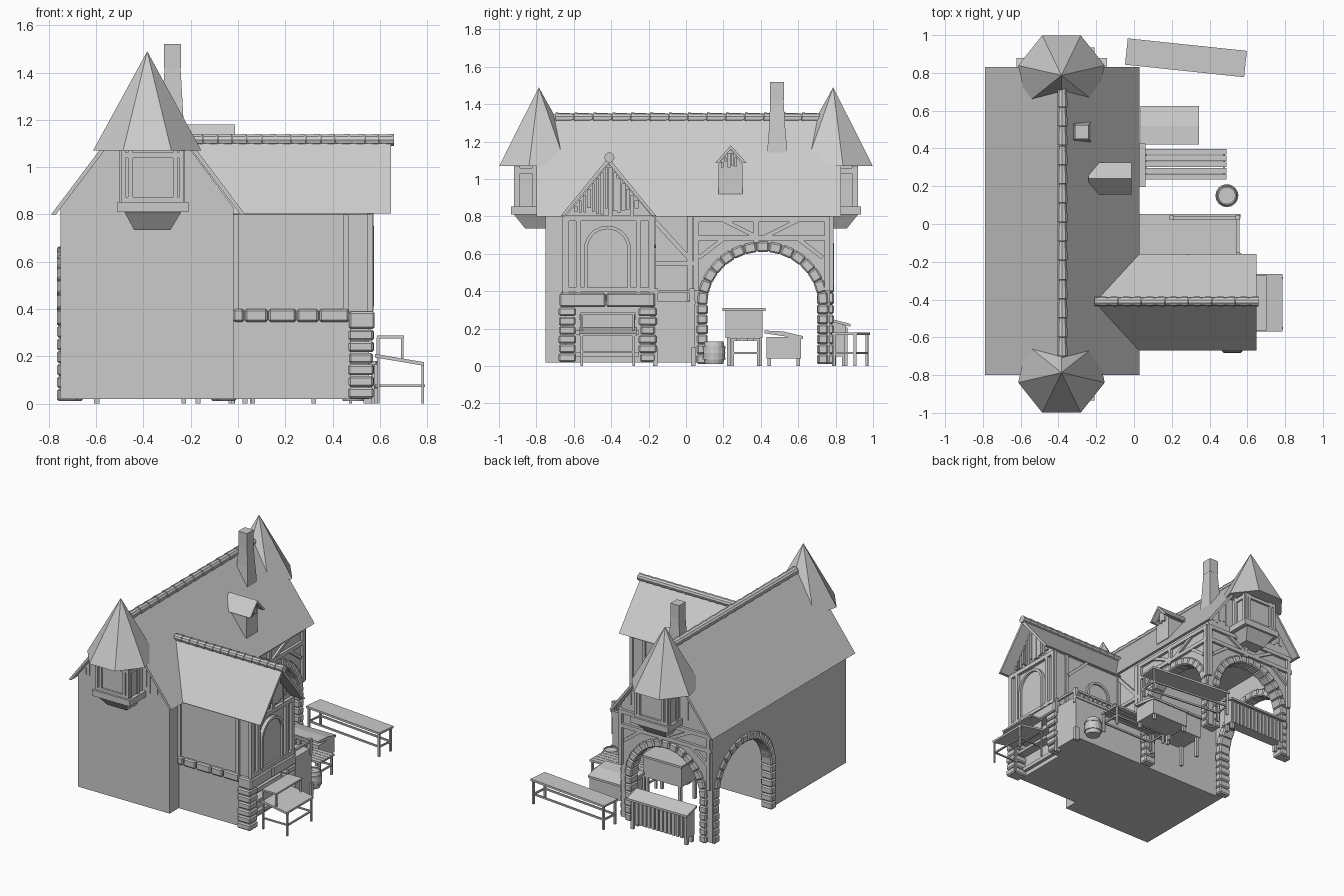
import bpy, bmesh, math, random
from mathutils import Matrix, Vector

if "Cube" in bpy.data.objects:
    bpy.data.objects.remove(bpy.data.objects["Cube"])
random.seed(4)


def finish(name, bm):
    bmesh.ops.recalc_face_normals(bm, faces=bm.faces)
    me = bpy.data.meshes.new(name)
    bm.to_mesh(me)
    bm.free()
    ob = bpy.data.objects.new(name, me)
    bpy.context.collection.objects.link(ob)
    return ob


def at(axis, u, z, d):
    """Wall coordinates (along, up, depth) to world."""
    return Vector((d, u, z)) if axis == 'x' else Vector((u, d, z))


def prism(name, axis, pts, a, b):
    bm = bmesh.new()
    f = bm.faces.new([bm.verts.new(at(axis, u, z, a)) for u, z in pts])
    r = bmesh.ops.extrude_face_region(bm, geom=[f])
    bmesh.ops.translate(bm, vec=at(axis, 0, 0, b - a),
                        verts=[v for v in r['geom'] if isinstance(v, bmesh.types.BMVert)])
    return finish(name, bm)


def boxes(name, items, bevel=0):
    """items: (centre, size[, rotation matrix])"""
    bm = bmesh.new()
    for it in items:
        rot = it[2] if len(it) > 2 else Matrix()
        bmesh.ops.create_cube(bm, size=1, matrix=Matrix.Translation(it[0]) @ rot @ Matrix.Diagonal((*it[1], 1)))
    ob = finish(name, bm)
    if bevel:
        m = ob.modifiers.new('bevel', 'BEVEL')
        m.width = bevel
        m.segments = 1
    return ob


def span(x0, x1, y0, y1, z0, z1):
    return (Vector(((x0 + x1) / 2, (y0 + y1) / 2, (z0 + z1) / 2)), (x1 - x0, y1 - y0, z1 - z0))


def beam(p, q, w):
    p, q = Vector(p), Vector(q)
    return ((p + q) / 2, (w, w, (q - p).length), (q - p).to_track_quat('Z', 'Y').to_matrix().to_4x4())


def frustum(name, lo, hi):
    """lo, hi: (x0, x1, y0, y1, z) rectangles"""
    bm = bmesh.new()
    for x0, x1, y0, y1, z in (lo, hi):
        for p in ((x0, y0), (x1, y0), (x1, y1), (x0, y1)):
            bm.verts.new((*p, z))
    bmesh.ops.convex_hull(bm, input=bm.verts[:])
    bmesh.ops.dissolve_limit(bm, angle_limit=0.01, verts=bm.verts[:], edges=bm.edges[:])
    return finish(name, bm)


def arch(c, hw, z0, zs, h, n=14):
    """Arch outline from bottom left over the top to bottom right."""
    return [(c - hw, z0)] + [(c - hw * math.cos(math.pi * i / n), zs + h * math.sin(math.pi * i / n))
                             for i in range(n + 1)] + [(c + hw, z0)]


def stone_arch(name, axis, c, hw, zs, h, d, depth, n=15):
    items, t = [], 0.055
    size = lambda u, z: (depth, u, z) if axis == 'x' else (u, depth, z)
    for i in range(n):
        th = math.pi * (i + .5) / n
        tang = math.atan2((h + t / 2) * math.cos(th), -(hw + t / 2) * math.sin(th))
        rot = Matrix.Rotation(tang, 4, 'X') if axis == 'x' else Matrix.Rotation(-tang, 4, 'Y')
        items.append((at(axis, c + (hw + t / 2) * math.cos(th), zs + (h + t / 2) * math.sin(th), d),
                      size(math.pi * (hw + t / 2) / n * .98, t), rot))
    for s in (-1, 1):
        for i in range(6):
            k = (zs - .01) / 6
            items.append((at(axis, c + s * (hw + t / 2), .01 + k * (i + .5), d),
                          size(t + random.uniform(-.004, .006), k * .97)))
    boxes(name, items, .008)


def ridge(name, axis, u, z, a, b, n, r=.03):
    bm = bmesh.new()
    turn = Matrix.Rotation(math.pi / 2, 4, 'Y') if axis == 'x' else Matrix.Rotation(math.pi / 2, 4, 'X')
    k = (b - a) / n
    for i in range(n):
        bmesh.ops.create_cone(bm, cap_ends=True, segments=10, radius1=r * .86, radius2=r, depth=k * .97,
                              matrix=Matrix.Translation(at(axis, u, z, a + k * (i + .5))) @ turn)
    finish(name, bm)


def gable_planks(name, axis, c, hw, z0, ztop, d, n, skip=0):
    items, k = [], 2 * hw / n
    for i in range(n):
        u = c - hw + k * (i + .5)
        hi = ztop - abs(u - c) * 1.3 - .02
        lo = z0 + random.uniform(0, .05)
        if abs(u - c) > skip and hi - lo > .02:
            w = k * random.uniform(.6, .92)
            items.append((at(axis, u, (lo + hi) / 2, d),
                          (.016, w, hi - lo) if axis == 'x' else (w, .016, hi - lo)))
    boxes(name, items)


def roof(name, axis, c, hw, z0, z1, a, b, t=.03):
    prism(name, axis, [(c - hw, z0), (c, z1), (c + hw, z0), (c + hw - .02, z0), (c, z1 - t),
                       (c - hw + .02, z0)], a, b)


# Main hall
boxes('main_hall', [span(-.75, -.02, -.75, .04, .02, .8)])
prism('attic', 'y', [(-.75, .8), (-.02, .8), (-.02, .83), (-.385, 1.32), (-.75, .83)], -.75, .77)
roof('main_roof', 'y', -.38, .41, .8, 1.345, -.8, .83)
ridge('main_ridge_tiles', 'y', -.38, 1.325, -.7, .72, 14)
for s in (-1, 1):
    gable_planks('gable_planks', 'y', -.38, .36, .84, 1.32, .755 * s + .01, 24, .14)

# Open hall with an arch on three sides
for nm, d in (('left', -.75), ('right', -.07)):
    prism(nm + '_arch_wall', 'x', [(.04, .8), (.04, .02)] + arch(.41, .31, .02, .33, .3) + [(.77, .02), (.77, .8)], d, d + .05)
prism('back_arch_wall', 'y', [(-.75, .8), (-.75, .02)] + arch(-.385, .28, .02, .33, .3) + [(-.02, .02), (-.02, .8)], .72, .77)
for d in (-.72, -.05):
    stone_arch('side_arch_stones', 'x', .41, .295, .33, .28, d, .09)
stone_arch('back_arch_stones', 'y', -.385, .27, .33, .28, .745, .09)

# Half timbering
T, X, Y = [], -.015, .775
for z in (.685, .785):
    T += [beam((X, .04, z), (X, .77, z), .028), beam((-.75, Y, z), (-.02, Y, z), .028)]
for u in (.055, .375, .755):
    T.append(beam((X, u, .66 if u == .375 else .4), (X, u, .8), .028))
    T.append(beam((-u + .03, Y, .66 if u == .375 else .4), (-u + .03, Y, .8), .028))
for s in (-1, 1):
    T += [beam((X, .4 + s * .02, .69), (X, .4 + s * .2, .78), .022),
          beam((X, .4 + s * .33, .58), (X, .4 + s * .2, .68), .022),
          beam((-.385 + s * .03, Y, .69), (-.385 + s * .2, Y, .78), .022),
          beam((-.385 + s * .33, Y, .58), (-.385 + s * .2, Y, .68), .022)]
T += [beam((X, -.18, .79), (X, .03, .56), .024), beam((X, -.18, .55), (X, .04, .55), .024),
      beam((X, .02, .35), (X, .02, .8), .03)]
boxes('timber_frame', T)

# Turrets at both ends
for nm, s in (('front', -1), ('back', 1)):
    bm = bmesh.new()
    bmesh.ops.create_cone(bm, cap_ends=True, segments=7, radius1=.235, radius2=0, depth=.42)
    low = min((v for v in bm.verts if v.co.z < 0), key=lambda v: v.co.y)
    turn = -s * math.pi / 2 - math.atan2(low.co.y, low.co.x)
    bmesh.ops.transform(bm, verts=bm.verts, matrix=Matrix.Translation((-.384, s * .787, 1.28)) @ Matrix.Rotation(turn, 4, 'Z'))
    finish(nm + '_turret_roof', bm)
    yy = lambda a, b: sorted((s * a, s * b))
    boxes(nm + '_turret_body', [span(-.49, -.235, *yy(.7, .905), .84, 1.075),
                                span(-.51, -.21, *yy(.7, .935), .81, .853)])
    frustum(nm + '_turret_corbel', (-.44, -.285, *yy(.7, .86), .735), (-.48, -.24, *yy(.7, .92), .81))
    P = []
    for x in (-.485, -.455, -.265, -.24):
        P.append(span(x - .01, x + .01, *yy(.89, .92), .85, 1.07))
    for z in (.862, 1.05):
        P.append(span(-.49, -.235, *yy(.89, .92), z - .012, z + .012))
    for x in (-.493, -.232):
        for y in (.81, .9):
            P.append(span(x - .008, x + .008, *yy(y - .012, y + .012), .85, 1.07))
        P.append(span(x - .008, x + .008, *yy(.8, .91), 1.03, 1.06))
    boxes(nm + '_turret_frame', P)

# Chimney and dormer
frustum('chimney_base', (-.335, -.225, .43, .545, 1.1), (-.32, -.235, .445, .53, 1.28))
frustum('chimney_neck', (-.32, -.235, .445, .53, 1.28), (-.31, -.243, .45, .522, 1.42))
boxes('chimney_top', [span(-.312, -.242, .449, .523, 1.42, 1.52)])
prism('dormer', 'x', [(.175, .92), (.302, .92), (.302, 1.08), (.238, 1.16), (.175, 1.08)], -.3, -.055)
roof('dormer_roof', 'x', .24, .085, 1.085, 1.18, -.24, -.012, .02)
gable_planks('dormer_planks', 'x', .239, .055, 1.06, 1.17, -.05, 6)

# Wing
WC = -.415
boxes('wing_base', [span(-.03, .475, -.645, -.18, .02, .36)])
prism('wing_upper', 'x', [(-.645, .35), (-.18, .35), (-.18, .8), (WC, 1.08), (-.645, .8)], -.1, .55)
roof('wing_roof', 'x', WC, .255, .803, 1.115, -.21, .648)
ridge('wing_ridge_tiles', 'x', -.41, 1.115, -.21, .66, 14, .027)
gable_planks('wing_gable_planks', 'x', WC, .23, .8, 1.1, .557, 20)
W = [span(.545, .572, -.65, -.18, .775, .805), span(.545, .572, -.65, -.18, .395, .42)]
for u in (-.638, -.575, -.255, -.188):
    W.append(span(.545, .572, u - .013, u + .013, .39, .8))
for y in (-.65, -.178):
    W += [span(x - .012, x + .012, y - .01, y + .01, .39, .8) for x in (-.01, .455, .558)]
W += [beam((.28, -.172, .8), (.45, -.172, .64), .022)]
boxes('wing_timbers', W)

# Arched windows and side door
def window(name, axis, c, hw, z0, zs, d, out):
    prism(name + '_pane', axis, arch(c, hw, z0, zs, hw), d, d + out * .4)
    prism(name + '_frame', axis, arch(c, hw, z0, zs, hw) + arch(c, hw - .018, z0, zs, hw - .018)[::-1], d, d + out)
    bars = [beam(at(axis, c, z0, d), at(axis, c, zs + hw, d), .016)]
    bars += [beam(at(axis, c - hw, z, d), at(axis, c + hw, z, d), .016) for z in (z0 + .01, (z0 + zs) / 2, zs)]
    boxes(name + '_bars', bars)
window('wing_window', 'x', -.42, .125, .41, .625, .55, .025)
window('wing_side_door', 'y', .18, .1, .35, .58, -.18, .02)

# Stone piers, lintel and string course of the wing
S = []
for y in (-.635, -.205):
    for i in range(6):
        e = random.uniform(-.005, .006)
        S.append(span(.47 - e, .57 + e, y - .043 - e, y + .043 + e, .022 + i * .049, .067 + i * .049))
for y0, y1 in ((-.675, -.43), (-.425, -.165)):
    S.append(span(.47, .578, y0, y1, .315, .39))
for i, (x0, x1) in enumerate(((-.02, .025), (.03, .125), (.13, .245), (.25, .34), (.345, .47))):
    S.append(span(x0, x1, -.668, -.62, .345, .4))
boxes('wing_stones', S, .008)
boxes('serving_shelf', [span(.46, .54, -.59, -.25, .17, .19), span(.46, .54, -.57, -.27, .245, .275),
                        span(.46, .5, -.59, -.25, .05, .075)])

# Porch with railing
boxes('porch', [span(-.03, .555, -.19, .045, .02, .345)])
R = [span(-.02, .56, .03, .052, .33, .35)]
for x in (.2, .55):
    R.append(span(x - .012, x + .012, .02, .045, .3, .415))
R += [span(.54, .562, -.175, -.15, .3, .415), span(.19, .56, .025, .04, .39, .405), span(.543, .558, -.17, .04, .39, .405)]
for i in range(8):
    R.append(span(.23 + i * .04, .24 + i * .04, .028, .038, .345, .4))
for y in (-.165, .04):
    R.append(span(.53, .565, y - .012, y + .012, 0, .1))
boxes('porch_railing', R)

# Benches and stalls
def table(name, x0, x1, y0, y1, z, top=.015, slats=1, rail=.07, leg=.014):
    k = (y1 - y0) / slats
    B = [span(x0, x1, y0 + k * i, y0 + k * (i + (.9 if slats > 1 else 1)), z - top, z) for i in range(slats)]
    for x in (x0 + leg, x1 - leg):
        for y in (y0 + leg, y1 - leg):
            B.append(span(x - leg / 2, x + leg / 2, y - leg / 2, y + leg / 2, 0, z - top))
        B.append(span(x - .005, x + .005, y0 + leg, y1 - leg, rail - .006, rail + .006))
    for y in (y0 + leg, y1 - leg):
        B.append(span(x0 + leg, x1 - leg, y - .005, y + .005, rail - .006, rail + .006))
    return boxes(name, B)
bench = table('long_bench', -.317, .317, -.07, .07, .18)
bench.location = (.275, .88, 0)
bench.rotation_euler.z = math.radians(-6)
table('slatted_bench', .05, .49, .235, .4, .15, slats=5)
prism('low_stall', 'y', [(.04, .04), (.34, .04), (.34, .155), (.04, .155)], .43, .615)
prism('low_stall_lid', 'x', [(.42, .175), (.42, .19), (.52, .185), (.625, .16), (.625, .145)], .035, .345)
boxes('low_stall_feet', [span(x, x + .02, y, y + .02, 0, .05) for x in (.05, .31) for y in (.435, .59)])
boxes('tall_chest', [span(-.25, .05, .21, .41, .15, .295), span(-.26, .06, .195, .425, .295, .31)]
      + [span(x, x + .02, y, y + .02, 0, .15) for x in (-.24, .02) for y in (.22, .385)])

# Counter in the back arch
prism('back_counter', 'x', [(.775, .05), (.855, .05), (.855, .215), (.775, .24)], -.61, -.155)
prism('back_counter_top', 'x', [(.765, .24), (.765, .255), (.88, .225), (.88, .21)], -.622, -.142)
boxes('back_counter_slats', [span(-.61 + i * .0325, -.588 + i * .0325, .85, .863, .045, .205) for i in range(14)]
      + [span(x, x + .022, y, y + .022, 0, .06) for x in (-.608, -.18) for y in (.78, .835)])

# Display table before the wing
prism('display_top', 'y', [(.58, .195), (.58, .21), (.787, .175), (.787, .16)], -.57, -.265)
D = [span(.587, .702, -.565, -.27, .275, .287), span(.58, .79, -.555, -.545, .07, .08), span(.58, .79, -.29, -.28, .07, .08)]
for y in (-.557, -.28):
    D += [span(x - .006, x + .006, y - .006, y + .006, 0, z) for x, z in ((.593, .28), (.781, .17))]
    D.append(span(.69, .7, y - .005, y + .005, .18, .28))
D += [span(.775, .787, -.56, -.28, .07, .08), span(.585, .595, -.56, -.28, .19, .28)]
boxes('display_frame', D)

# Barrel
bm = bmesh.new()
ring = [bm.verts.new((.492 + r, .15, z)) for r, z in ((.001, .01), (.048, .01), (.058, .045), (.06, .07), (.058, .095), (.05, .13), (.043, .13), (.043, .122), (.001, .122))]
edges = [bm.edges.new(p) for p in zip(ring, ring[1:])]
bmesh.ops.spin(bm, geom=ring + edges, cent=(.492, .15, 0), axis=(0, 0, 1), angle=2 * math.pi, steps=16)
bmesh.ops.remove_doubles(bm, verts=bm.verts, dist=.0002)
finish('barrel', bm)
for z in (.04, .1):
    bpy.ops.mesh.primitive_cylinder_add(vertices=16, radius=.061, depth=.01, location=(.492, .15, z))
    bpy.context.object.name = 'barrel_hoop'
